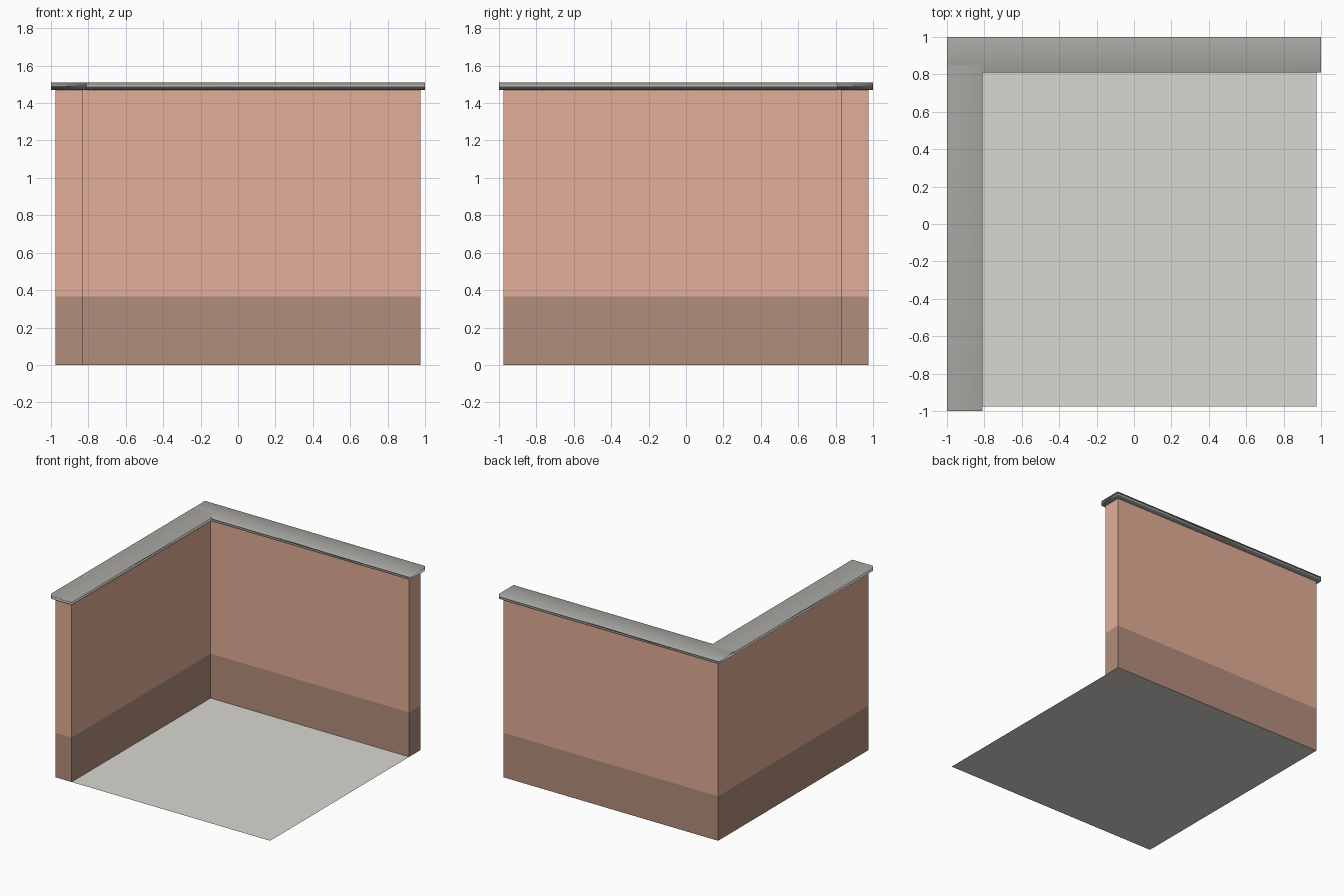
import bpy
import bmesh

cube = bpy.data.objects.get("Cube")
if cube:
    bpy.data.objects.remove(cube, do_unlink=True)


def material(name, rgb):
    m = bpy.data.materials.new(name)
    m.use_nodes = True
    m.diffuse_color = (*rgb, 1)
    m.node_tree.nodes["Principled BSDF"].inputs["Base Color"].default_value = (*rgb, 1)
    return m


plaster = material("terracotta plaster", (0.76, 0.42, 0.31))
dado = material("dark terracotta band", (0.45, 0.267, 0.205))
stone = material("grey coping stone", (0.39, 0.385, 0.363))
paving = material("pale floor", (0.69, 0.68, 0.635))

EDGE = 0.975      # outer wall face
INNER = 0.83      # inner wall face
LIP = 0.81        # inner coping edge
BAND = 0.365      # top of the dark band
WALL_TOP = 1.47
TOP = 1.51


def add_object(name, bm, mats):
    mesh = bpy.data.meshes.new(name)
    bm.to_mesh(mesh)
    bm.free()
    for m in mats:
        mesh.materials.append(m)
    obj = bpy.data.objects.new(name, mesh)
    bpy.context.collection.objects.link(obj)
    return obj


def box(lo, hi):
    bm = bmesh.new()
    bmesh.ops.create_cube(bm, size=1)
    for v in bm.verts:
        v.co = [a if c < 0 else b for c, a, b in zip(v.co, lo, hi)]
    return bm


def wall(name, lo, hi):
    bm = box((*lo, 0), (*hi, WALL_TOP))
    # The floor closes the underside
    under = [f for f in bm.faces if f.normal.z < -0.5]
    bmesh.ops.delete(bm, geom=under, context='FACES_ONLY')
    # Cut the painted band around the foot of the wall
    geom = bm.verts[:] + bm.edges[:] + bm.faces[:]
    bmesh.ops.bisect_plane(bm, geom=geom, plane_co=(0, 0, BAND), plane_no=(0, 0, 1))
    for f in bm.faces:
        f.material_index = int(f.calc_center_median().z < BAND)
    return add_object(name, bm, [plaster, dado])


def coping(name, lo, hi, top):
    obj = add_object(name, box((*lo, WALL_TOP), (*hi, top)), [stone])
    # Soft shading dominated by the broad top and bottom
    for p in obj.data.polygons:
        p.use_smooth = True
    mod = obj.modifiers.new("weighted shading", 'WEIGHTED_NORMAL')
    mod.mode = 'FACE_AREA'
    return obj


# Floor sheet
bm = bmesh.new()
bmesh.ops.create_grid(bm, x_segments=1, y_segments=1, size=EDGE)
add_object("floor", bm, [paving])

# Two walls meeting in the back corner
wall("back_wall", (-EDGE, INNER), (EDGE, EDGE))
wall("right_wall", (-EDGE, -EDGE), (-INNER, INNER))

# Coping on both walls, overlapping a little at the corner
coping("back_coping", (-1, LIP), (1, 1), TOP)
coping("right_coping", (-1, -1), (-LIP, 0.85), TOP + 0.001)
